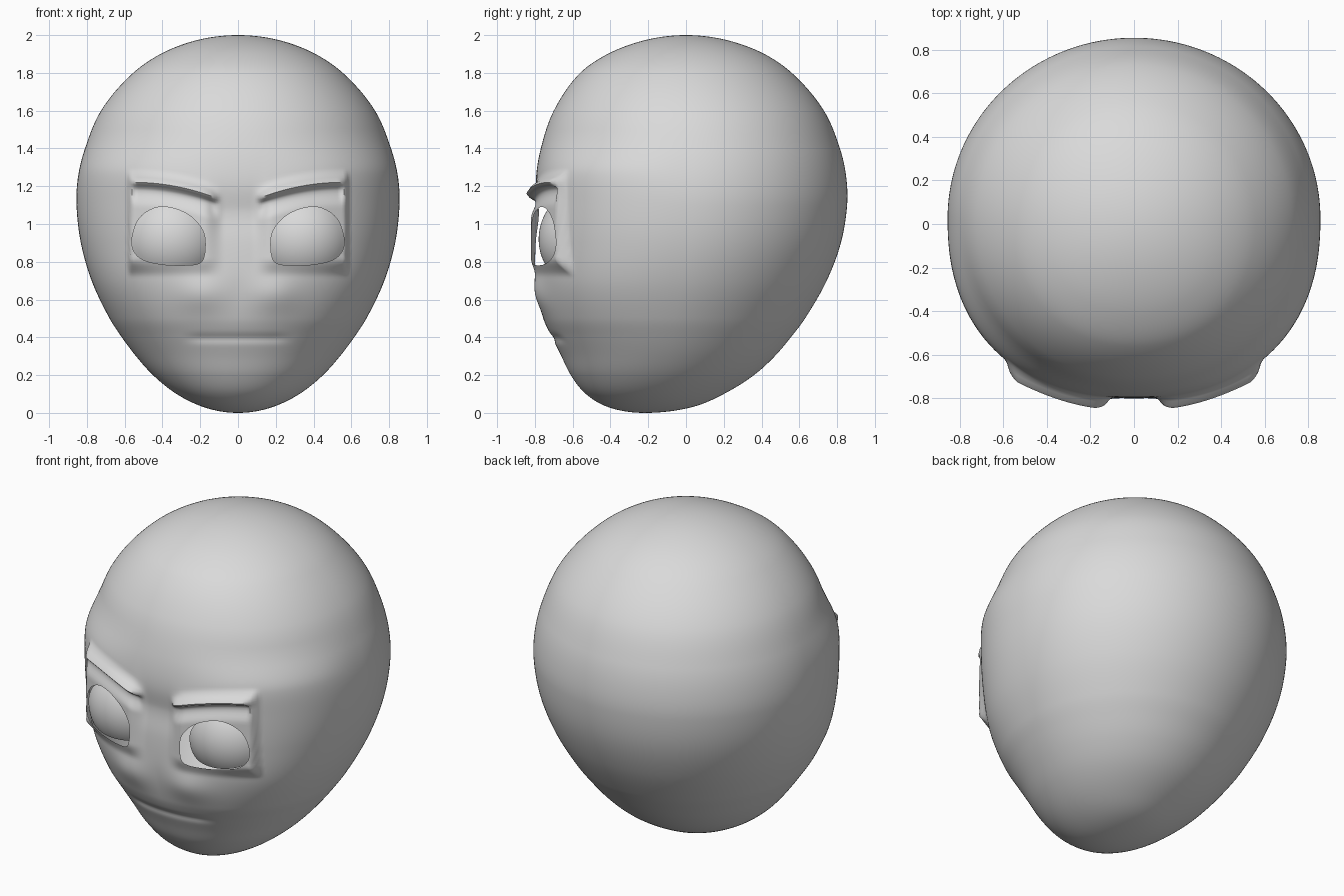
import bpy, bmesh, math

if "Cube" in bpy.data.objects:
    bpy.data.objects.remove(bpy.data.objects["Cube"])

skin = bpy.data.materials.new("plain grey")
skin.diffuse_color = (0.7, 0.7, 0.7, 1)
skin.use_nodes = True
skin.node_tree.nodes["Principled BSDF"].inputs["Base Color"].default_value = skin.diffuse_color

# head profile: height, half width, front y, back y
PROFILE = [
    (0, 0, -.22, -.22), (.03, .18, -.41, .03), (.1, .325, -.53, .20),
    (.2, .45, -.61, .36), (.3, .54, -.66, .47), (.4, .615, -.71, .555),
    (.5, .68, -.755, .63), (.7, .775, -.795, .745), (.9, .832, -.80, .82),
    (1.1, .855, -.80, .853), (1.25, .847, -.80, .848), (1.4, .81, -.77, .815),
    (1.6, .725, -.70, .73), (1.8, .555, -.56, .56), (1.9, .41, -.415, .415),
    (1.97, .23, -.23, .23), (2, 0, 0, 0)]
PHI = [math.acos(1 - p[0]) for p in PROFILE]

# eye opening outline (x, z) on the +x side
EYE = [(.43, 1.095), (.525, 1.04), (.562, .94), (.562, .865), (.515, .81),
       (.41, .785), (.31, .78), (.20, .785), (.175, .83), (.172, .93),
       (.195, .985), (.25, 1.045), (.335, 1.085)]


def ss(a, b, v):
    t = min(1, max(0, (v - a) / (b - a)))
    return t * t * (3 - 2 * t)


def chaikin(pts, n):
    for _ in range(n):
        out = []
        for (ax, az), (bx, bz) in zip(pts, pts[1:] + pts[:1]):
            out += [(.75 * ax + .25 * bx, .75 * az + .25 * bz),
                    (.25 * ax + .75 * bx, .25 * az + .75 * bz)]
        pts = out
    return pts


def profile_at(phi):
    """Smooth interpolation of the profile by polar angle."""
    n = len(PHI)
    i = max(k for k in range(n - 1) if PHI[k] <= phi + 1e-9)
    h = PHI[i + 1] - PHI[i]
    t = (phi - PHI[i]) / h

    def slope(k, c):
        a, b = max(k - 1, 0), min(k + 1, n - 1)
        return (PROFILE[b][c] - PROFILE[a][c]) / (PHI[b] - PHI[a])
    return [(2*t**3 - 3*t*t + 1) * PROFILE[i][c] + (t**3 - 2*t*t + t) * h * slope(i, c)
            + (3*t*t - 2*t**3) * PROFILE[i + 1][c] + (t**3 - t*t) * h * slope(i + 1, c)
            for c in (1, 2, 3)]


def brow_height(a):
    t = min(1, max(0, (a - .12) / .43))
    return 1.222 - .08 * (1 - t) ** 2


def face_features(x, y, z):
    """Moves the front of the head to form brows, sockets, cheeks and mouth."""
    a = abs(x)
    # raised block around each eye, capped by the brow
    t = min(1, max(0, (a - .12) / .44))
    brow_z = brow_height(a)
    side = ss(.07, .19, a) * (1 - ss(.562, .59, a))
    rim = -.825 + .135 * t ** 1.7
    mask = side * ss(.72, .82, z) * (1 - ss(brow_z, brow_z + .07, z))
    y += (rim - y) * mask
    # brow ridge with a hollow lid beneath it
    ridge_side = ss(.09, .145, a) * (1 - ss(.535, .575, a))
    d = brow_z - z
    y -= ridge_side * .024 * math.exp(-(d / .02) ** 2)
    y += ridge_side * .024 * ss(.01, .035, d) * (1 - ss(.05, .13, d))
    # nose bridge dip, cheeks and mouth crease
    y += .02 * (1 - ss(.07, .17, a)) * math.exp(-((z - 1.06) / .12) ** 2)
    y -= .026 * math.exp(-((z - .63) / .10) ** 2 - ((a - .2) / .13) ** 2)
    y += .009 * (1 - ss(.18, .32, a)) * math.exp(-((z - .395) / .022) ** 2)
    return y


def make_object(name, bm):
    bmesh.ops.recalc_face_normals(bm, faces=bm.faces[:])
    me = bpy.data.meshes.new(name)
    bm.to_mesh(me)
    bm.free()
    me.materials.append(skin)
    ob = bpy.data.objects.new(name, me)
    bpy.context.collection.objects.link(ob)
    return ob


def smooth(ob, angle=60):
    ob.data.shade_smooth()
    ob.data.set_sharp_from_angle(angle=math.radians(angle))


# head shell, denser towards the face
SEG, RINGS = 260, 220
bm = bmesh.new()
rings = []
for r in range(1, RINGS):
    phi = math.pi * r / RINGS
    z = 1 - math.cos(phi)
    w, yf, yb = profile_at(phi)
    mid, half = (yf + yb) / 2, (yb - yf) / 2
    front_e = 2.1 + .2 * ss(.3, .7, z) * (1 - ss(1.25, 1.5, z))
    ring = []
    for s in range(SEG):
        u = 2 * math.pi * s / SEG
        th = u + .5 * math.sin(u)
        sx, cy = math.sin(th), math.cos(th)
        e = 2 / (front_e if cy < 0 else 2)
        x = w * math.copysign(abs(sx) ** e, sx)
        y = mid + half * math.copysign(abs(cy) ** e, cy)
        vz = z
        if cy < 0:
            f = ss(0, .35, -cy)
            # mesh rows follow the slanting brow line
            vz += f * (brow_height(abs(x)) - 1.2) * math.exp(-((z - 1.2) / .13) ** 2)
            y = y + (face_features(x, y, vz) - y) * f
        ring.append(bm.verts.new((x, y, vz)))
    rings.append(ring)
for lo, hi in zip(rings, rings[1:]):
    for s in range(SEG):
        n = (s + 1) % SEG
        bm.faces.new((lo[s], lo[n], hi[n], hi[s]))
for ring, p in ((rings[0], (0, -.22, 0)), (rings[-1], (0, 0, 2))):
    tip = bm.verts.new(p)
    for s in range(SEG):
        bm.faces.new((ring[s], ring[(s + 1) % SEG], tip))
head = make_object("head", bm)

# eye openings cut through the shell
outline = chaikin(EYE, 2)
bm = bmesh.new()
for sign in (1, -1):
    front = [bm.verts.new((sign * x, -1.1, z)) for x, z in outline]
    back = [bm.verts.new((sign * x, -.4, z)) for x, z in outline]
    bm.faces.new(front)
    bm.faces.new(back[::-1])
    for i in range(len(outline)):
        j = (i + 1) % len(outline)
        bm.faces.new((front[j], front[i], back[i], back[j]))
cutter = make_object("eye_cutter", bm)
cutter.hide_render = True
cut = head.modifiers.new("eye_openings", 'BOOLEAN')
cut.operation = 'DIFFERENCE'
cut.solver = 'EXACT'
cut.object = cutter
bpy.context.view_layer.objects.active = head
head.select_set(True)
bpy.ops.object.modifier_apply(modifier=cut.name)
bpy.data.objects.remove(cutter)

# remove the pocket walls so the head is a hollow shell
bm = bmesh.new()
bm.from_mesh(head.data)
pocket = []
for f in bm.faces:
    c = f.calc_center_median()
    if .12 < abs(c.x) < .6 and .74 < c.z < 1.13 and c.y < -.3:
        if c.y > -.5 or abs(f.normal.y) < .01:
            pocket.append(f)
bmesh.ops.delete(bm, geom=pocket, context='FACES')
bm.to_mesh(head.data)
bm.free()
smooth(head)

# domed eyes set just behind the openings
CX, CY, CZ, R = .34, -.50, .92, .28
for sign, name in ((1, "eye_left"), (-1, "eye_right")):
    bm = bmesh.new()
    centre = bm.verts.new((sign * CX, CY - R, CZ))
    prev = None
    for k in range(1, 13):
        ring = []
        for x, z in outline:
            dx, dz = (x - CX) * k / 12, (z - CZ) * k / 12
            y = CY - math.sqrt(max(0, R * R - dx * dx - dz * dz))
            ring.append(bm.verts.new((sign * (CX + dx), y, CZ + dz)))
        for i in range(len(ring)):
            j = (i + 1) % len(ring)
            if prev:
                bm.faces.new((prev[i], prev[j], ring[j], ring[i]))
            else:
                bm.faces.new((centre, ring[j], ring[i]))
        prev = ring
    bmesh.ops.recalc_face_normals(bm, faces=bm.faces[:])
    if sum(f.normal.y for f in bm.faces) > 0:
        bmesh.ops.reverse_faces(bm, faces=bm.faces[:])
    eye = bpy.data.meshes.new(name)
    bm.to_mesh(eye)
    bm.free()
    eye.materials.append(skin)
    ob = bpy.data.objects.new(name, eye)
    bpy.context.collection.objects.link(ob)
    smooth(ob)
